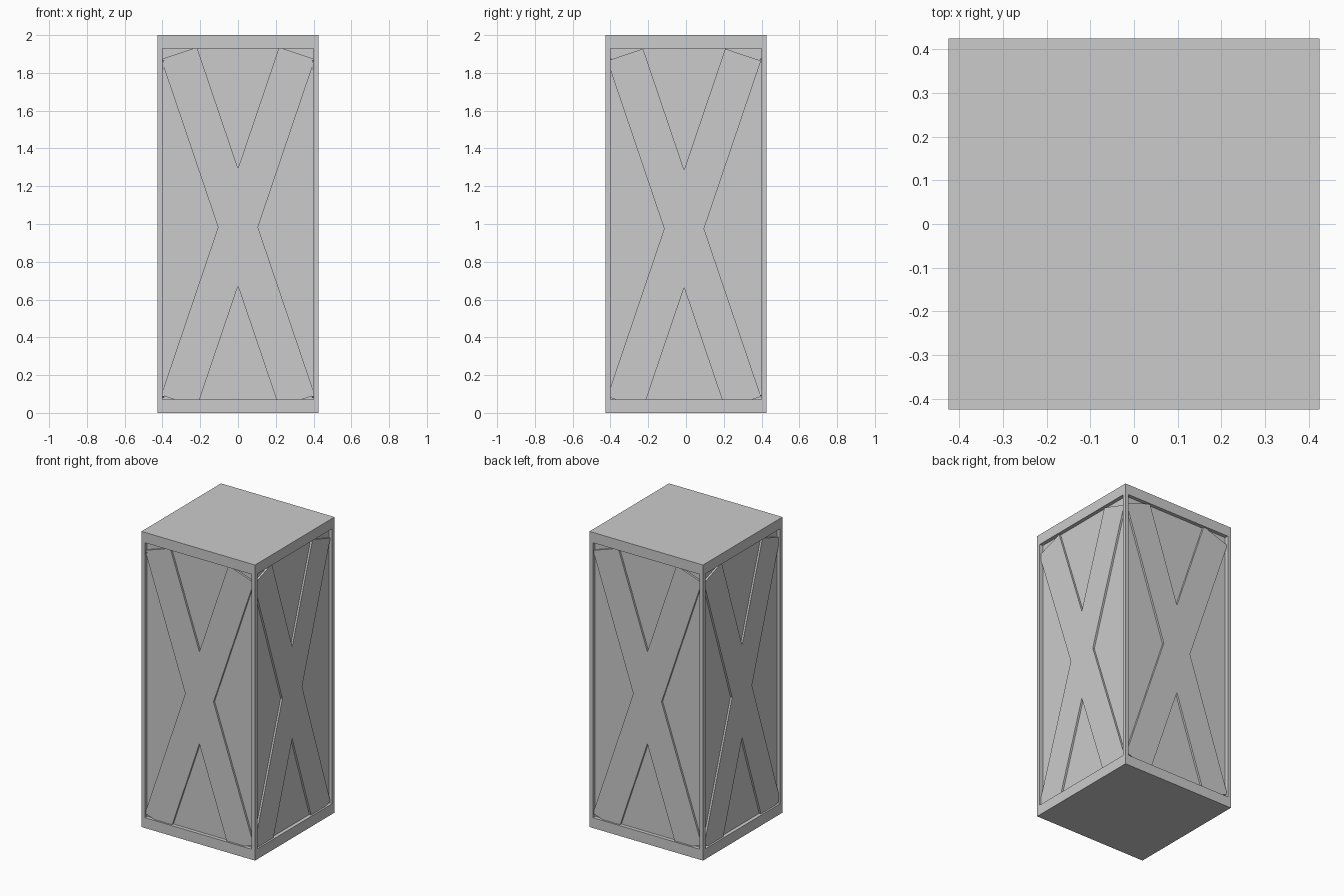
import bpy
from math import atan, pi
from mathutils import Matrix

if "Cube" in bpy.data.objects:
    bpy.data.objects.remove(bpy.data.objects["Cube"])

W = 0.425      # half width of the crate
P = 0.40       # half width of the recessed core


def box(name, size, matrix):
    bpy.ops.mesh.primitive_cube_add(size=1)
    o = bpy.context.object
    o.name = name
    o.data.transform(matrix @ Matrix.Diagonal((*size, 1)))
    return o


def at(x, y, z):
    return Matrix.Translation((x, y, z))


# Recessed panels as one core, with top and bottom slabs
box("panel_core", (2 * P, 2 * P, 1.86), at(0, 0, 1.0))
box("bottom_slab", (2 * W, 2 * W, 0.07), at(0, 0, 0.035))
box("top_slab", (2 * W, 2 * W, 0.07), at(0, 0, 1.965))

# Thin corner posts
for sx in (-1, 1):
    for sy in (-1, 1):
        box("corner_post", (0.025, 0.025, 1.86), at(sx * 0.4125, sy * 0.4125, 1.0))

# Crossed braces on the four sides
tilt = atan(1 / 2.95)
for i, (dx, z) in enumerate(((0, 0.983), (-0.01, 0.975), (0, 0.983), (0.01, 0.975))):
    for s in (-1, 1):
        m = (Matrix.Rotation(i * pi / 2, 4, 'Z') @ at(dx, -0.403, z)
             @ Matrix.Rotation(s * tilt, 4, 'Y'))
        box("cross_brace", (0.2, 0.02, 1.945), m)
